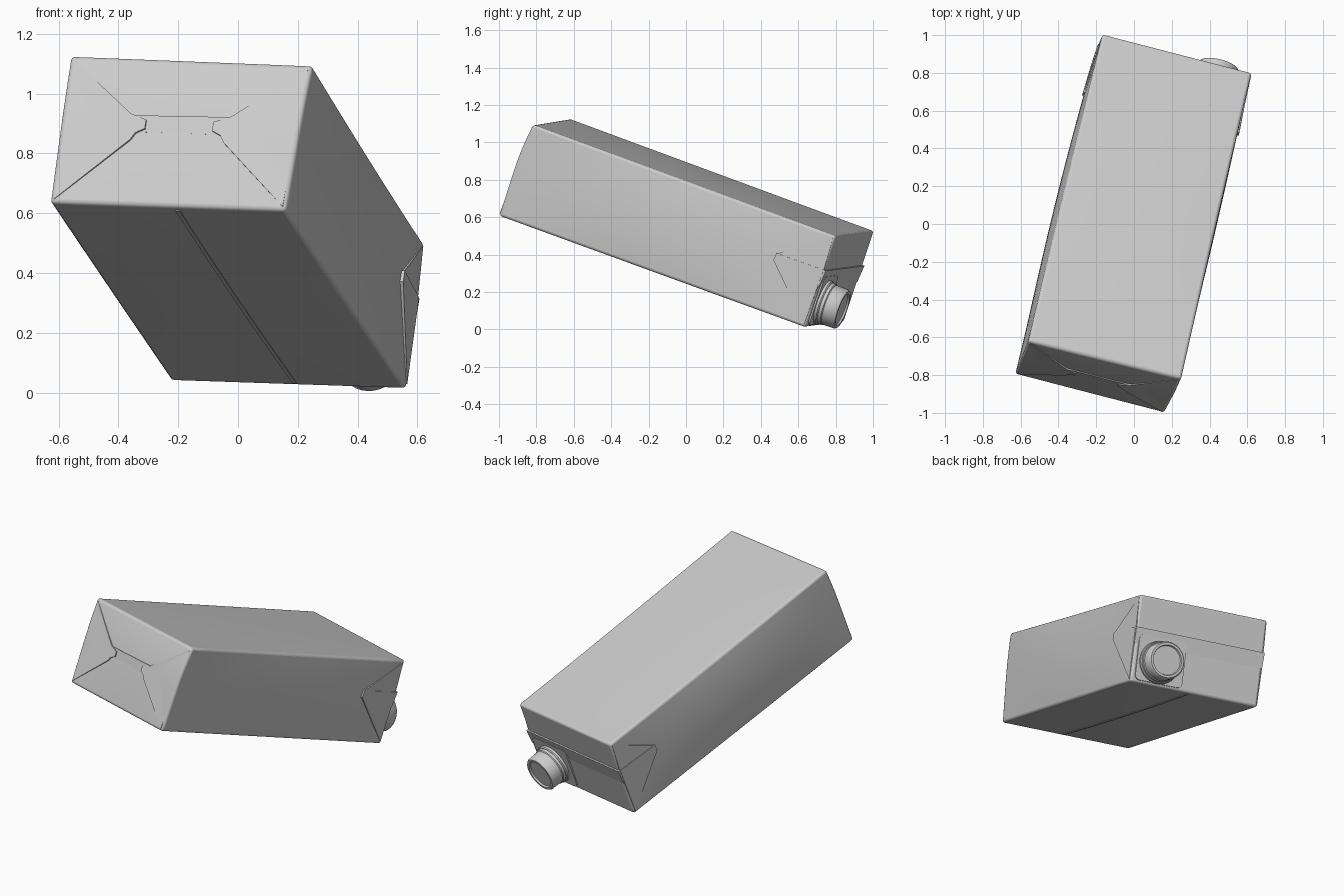
import bpy, bmesh, math
from mathutils import Matrix, Vector

if "Cube" in bpy.data.objects:
    bpy.data.objects.remove(bpy.data.objects["Cube"])

# Carton frame: X across, Y along towards the cap, Z thickness
U = Vector((0.226, 0.915, -0.333)).normalized()
W = Vector((0.972, -0.231, -0.04))
W = (W - U * W.dot(U)).normalized()
V = W.cross(U)
FRAME = Matrix((W, U, V)).transposed().to_4x4()
FRAME.translation = (-0.003, 0.003, 0.567)

HX, HY, HZ = 0.408, 0.895, 0.259

grey = bpy.data.materials.new("carton_grey")
grey.diffuse_color = (0.6, 0.6, 0.6, 1)
grey.use_nodes = True
grey.node_tree.nodes["Principled BSDF"].inputs["Base Color"].default_value = grey.diffuse_color


def finish(name, bm, bevel=0.0, segments=2):
    bmesh.ops.recalc_face_normals(bm, faces=bm.faces[:])
    mesh = bpy.data.meshes.new(name)
    bm.to_mesh(mesh)
    bm.free()
    mesh.materials.append(grey)
    ob = bpy.data.objects.new(name, mesh)
    ob.matrix_world = FRAME
    bpy.context.collection.objects.link(ob)
    bpy.ops.object.select_all(action='DESELECT')
    ob.select_set(True)
    bpy.context.view_layer.objects.active = ob
    bpy.ops.object.shade_smooth_by_angle(angle=math.radians(35))
    if bevel:
        mod = ob.modifiers.new("soft_edges", 'BEVEL')
        mod.width = bevel
        mod.segments = segments
        mod.limit_method = 'ANGLE'
        mod.angle_limit = math.radians(50)
    return ob


def shape(x, y, z):
    """Unit cube point to carton point: pillowed sides, base rim pulled up on top."""
    sx, sy, sz = (1 - t * t for t in (x, y, z))
    base = ((1 - y) / 2) ** 1.5
    top = max(z, 0)
    right = (1 + x) / 2
    bulge = 0.016 if x > 0 else 0.02
    px = x * (HX + bulge * sy * sz) + base * (1 + z) / 2 * (0.008 + 0.018 * right)
    py = y * (HY + (0.008 if y < 0 else 0.0) * sx * sz)
    py += base ** 2 * top ** 2 * (0.01 + 0.015 * right)
    pz = z * (HZ + 0.008 * sx * sy) + base * top * 0.009
    return Vector((px, py, pz))


# Body: pillowed box
bm = bmesh.new()
bmesh.ops.create_cube(bm, size=2)
bmesh.ops.subdivide_edges(bm, edges=bm.edges[:], cuts=11, use_grid_fill=True)
for v in bm.verts:
    v.co = shape(*v.co)
finish("carton_body", bm, 0.014, 3)


def slab(name, pts, inward):
    """Thin folded panel: an outer outline joined to a copy moved inward."""
    bm = bmesh.new()
    outer = [bm.verts.new(p) for p in pts]
    inner = [bm.verts.new(Vector(p) + Vector(inward)) for p in pts]
    bm.faces.new(outer)
    bm.faces.new(inner[::-1])
    n = len(pts)
    for i in range(n):
        j = (i + 1) % n
        bm.faces.new((outer[i], inner[i], inner[j], outer[j]))
    return finish(name, bm)


def on_base(x, z, lift):
    """Point resting on the base end, raised by lift."""
    return shape(x / HX, -1, z / HZ) - Vector((0, lift, 0))


for s, side in ((-1, "left"), (1, "right")):
    # Base flaps: triangles folded inwards with blunt tips
    slab(side + "_base_flap",
         [on_base(s * x, z, lift) for x, z, lift in (
             (0.395, 0.245, 0.002), (0.17, 0.06, 0.008), (0.115, 0.04, 0.01),
             (0.115, 0.01, 0.01), (0.145, -0.005, 0.01), (0.16, -0.03, 0.01),
             (0.395, -0.245, 0.003))], (0, 0.02, 0))
    # Ears at the cap end: raised lower half, thinner upper half
    slab(side + "_ear_lower",
         [(s * (HX + 0.006), HY - 0.004, 0.065), (s * (HX + 0.02), HY - 0.275, 0.065),
          (s * (HX + 0.02), HY - 0.28, 0.025), (s * (HX + 0.003), HY - 0.012, -0.245)],
         (-s * 0.025, 0, 0))
    slab(side + "_ear_upper",
         [(s * (HX + 0.001), HY - 0.012, 0.245), (s * (HX + 0.017), HY - 0.27, 0.065),
          (s * (HX + 0.002), HY - 0.004, 0.065)],
         (-s * 0.025, 0, 0))

# Base seam fold between the flaps
slab("base_seam",
     [on_base(-0.2, 0.055, 0.006), on_base(0.17, 0.06, 0.006),
      on_base(0.15, 0.0, 0.001), on_base(-0.15, 0.0, 0.001)], (0, 0.02, 0))

# Seam fin across the cap end, folded down and fading into the panel
slab("top_seam_fin",
     [(-HX - 0.004, HY + 0.009, 0.065), (HX + 0.004, HY + 0.009, 0.065),
      (HX + 0.002, HY, -0.03), (-HX - 0.002, HY, -0.03)], (0, -0.02, 0))

# Long overlap seam on the underside, following the pillowed panel
strip = [shape(0.05, -0.97 + 0.194 * i, -1) for i in range(11)]
step = Vector((0.014, 0, 0))
drop = Vector((0, 0, -0.003))
slab("underside_seam", [p + drop for p in strip] + [p + drop + step for p in strip[::-1]],
     (0, 0, 0.008))

# Spout plate: rounded rectangle
CX, CZ = 0.243, -0.12
plate = []
for qx, qz, start in ((0.355, 0.0, 0), (0.11, 0.0, 90), (0.11, -0.215, 180), (0.355, -0.215, 270)):
    for k in range(4):
        a = math.radians(start + 30 * k)
        plate.append((qx + 0.028 * math.cos(a), HY + 0.008, qz + 0.028 * math.sin(a)))
slab("spout_plate", plate, (0, -0.02, 0))


def lathe(name, profile, sides):
    """Turned part around the cap axis; profile is (radius, height)."""
    bm = bmesh.new()
    rings = []
    for r, y in profile:
        rings.append([bm.verts.new((CX + r * math.cos(2 * math.pi * i / sides), y,
                                    CZ + r * math.sin(2 * math.pi * i / sides)))
                      for i in range(sides)])
    for a, b in zip(rings, rings[1:]):
        for i in range(sides):
            j = (i + 1) % sides
            bm.faces.new((a[i], a[j], b[j], b[i]))
    bm.faces.new(rings[0])
    bm.faces.new(rings[-1])
    return finish(name, bm)


# Spout collar and screw cap with a raised rim
lathe("spout_collar", [(0.125, HY - 0.01), (0.125, HY + 0.022), (0.12, HY + 0.028),
                       (0.1, HY + 0.028)], 32)
lathe("screw_cap", [(0.117, HY + 0.022), (0.117, HY + 0.045), (0.112, HY + 0.05),
                    (0.111, 1.01), (0.104, 1.02), (0.09, 1.02),
                    (0.086, 1.01), (0.084, 1.01)], 32)
